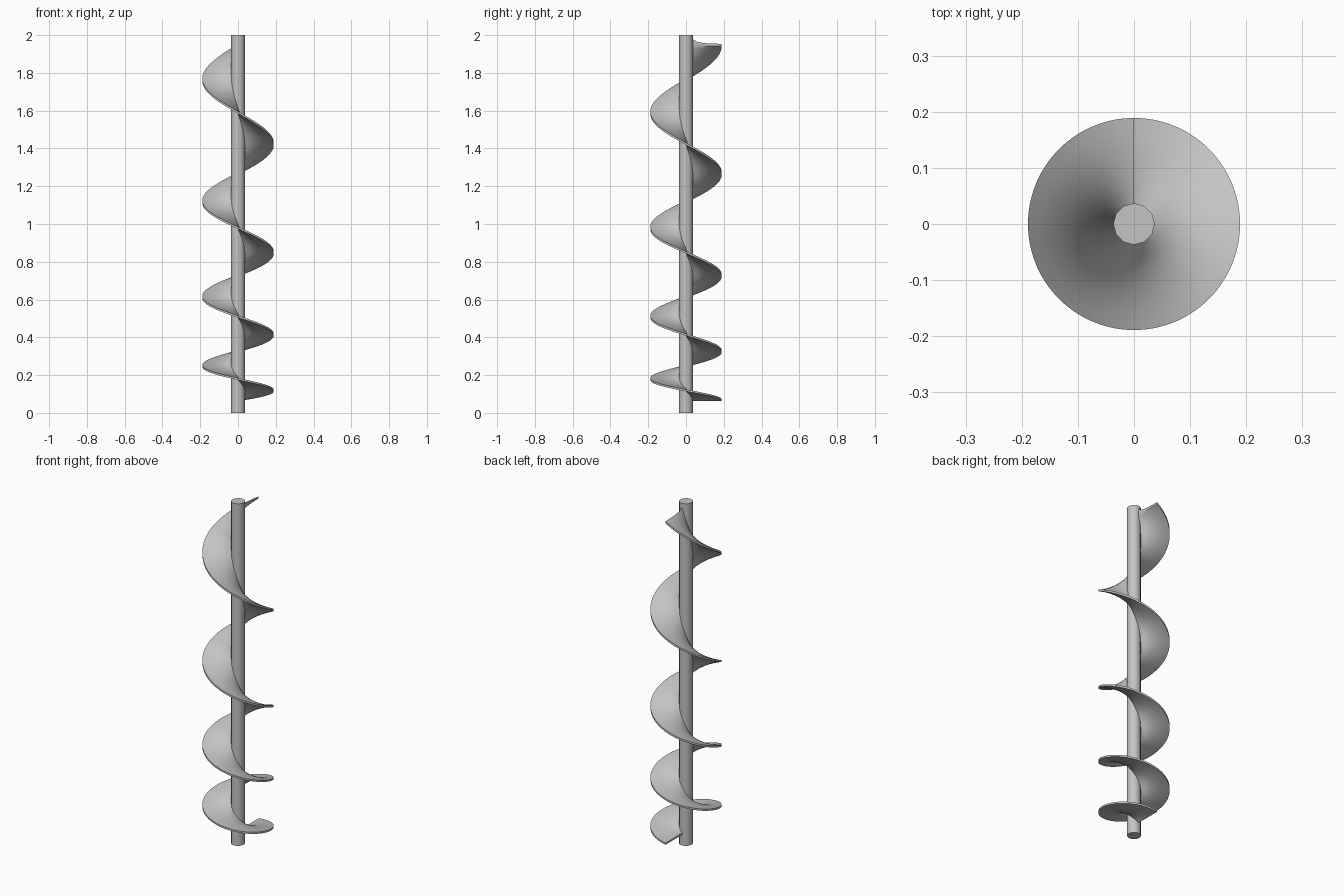
import bpy, bmesh, math

if "Cube" in bpy.data.objects:
    bpy.data.objects.remove(bpy.data.objects["Cube"])

STEEL = bpy.data.materials.new("steel_grey")
STEEL.diffuse_color = (0.55, 0.55, 0.55, 1)
STEEL.use_nodes = True
STEEL.node_tree.nodes["Principled BSDF"].inputs["Base Color"].default_value = STEEL.diffuse_color

SHAFT_R = 0.037      # shaft radius
FLIGHT_R = 0.189     # outer radius of the spiral blade
TURNS, STEPS, RINGS = 4, 72, 6
THICK = 0.010        # plate thickness measured across the blade
Z0, A, B = 0.062, 0.19, 0.07   # height = Z0 + A*t + B*t^2, pitch grows upward


def finish(name, bm, angle):
    bmesh.ops.recalc_face_normals(bm, faces=bm.faces)
    mesh = bpy.data.meshes.new(name)
    bm.to_mesh(mesh)
    bm.free()
    mesh.materials.append(STEEL)
    obj = bpy.data.objects.new(name, mesh)
    bpy.context.collection.objects.link(obj)
    bpy.ops.object.select_all(action='DESELECT')
    obj.select_set(True)
    bpy.context.view_layer.objects.active = obj
    bpy.ops.object.shade_smooth_by_angle(angle=math.radians(angle))
    return obj


# Central shaft
bm = bmesh.new()
bmesh.ops.create_cone(bm, cap_ends=True, segments=12, radius1=SHAFT_R,
                      radius2=SHAFT_R, depth=2)
bmesh.ops.translate(bm, verts=bm.verts, vec=(0, 0, 1))
finish("shaft", bm, 35)

# Spiral blade: a closed radial section swept down-handed around the shaft
bm = bmesh.new()
radii = [SHAFT_R * 0.95 + (FLIGHT_R - SHAFT_R * 0.95) * i / RINGS
         for i in range(RINGS + 1)]
sections = []
for k in range(TURNS * STEPS + 1):
    t = k / STEPS
    ang = math.pi / 2 - 2 * math.pi * t
    z = Z0 + A * t + B * t * t
    rise = A + 2 * B * t
    low, high = [], []
    for r in radii:
        # steeper inner edge needs a taller section for even plate thickness
        h = THICK * math.hypot(1, rise / (2 * math.pi * r))
        x, y = r * math.cos(ang), r * math.sin(ang)
        low.append(bm.verts.new((x, y, z)))
        high.append(bm.verts.new((x, y, z + h)))
    sections.append(low + high[::-1])
n = len(sections[0])
for a, b in zip(sections, sections[1:]):
    for i in range(n):
        j = (i + 1) % n
        bm.faces.new((a[i], a[j], b[j], b[i]))
bm.faces.new(sections[0])
bm.faces.new(sections[-1][::-1])
finish("spiral_blade", bm, 35)
